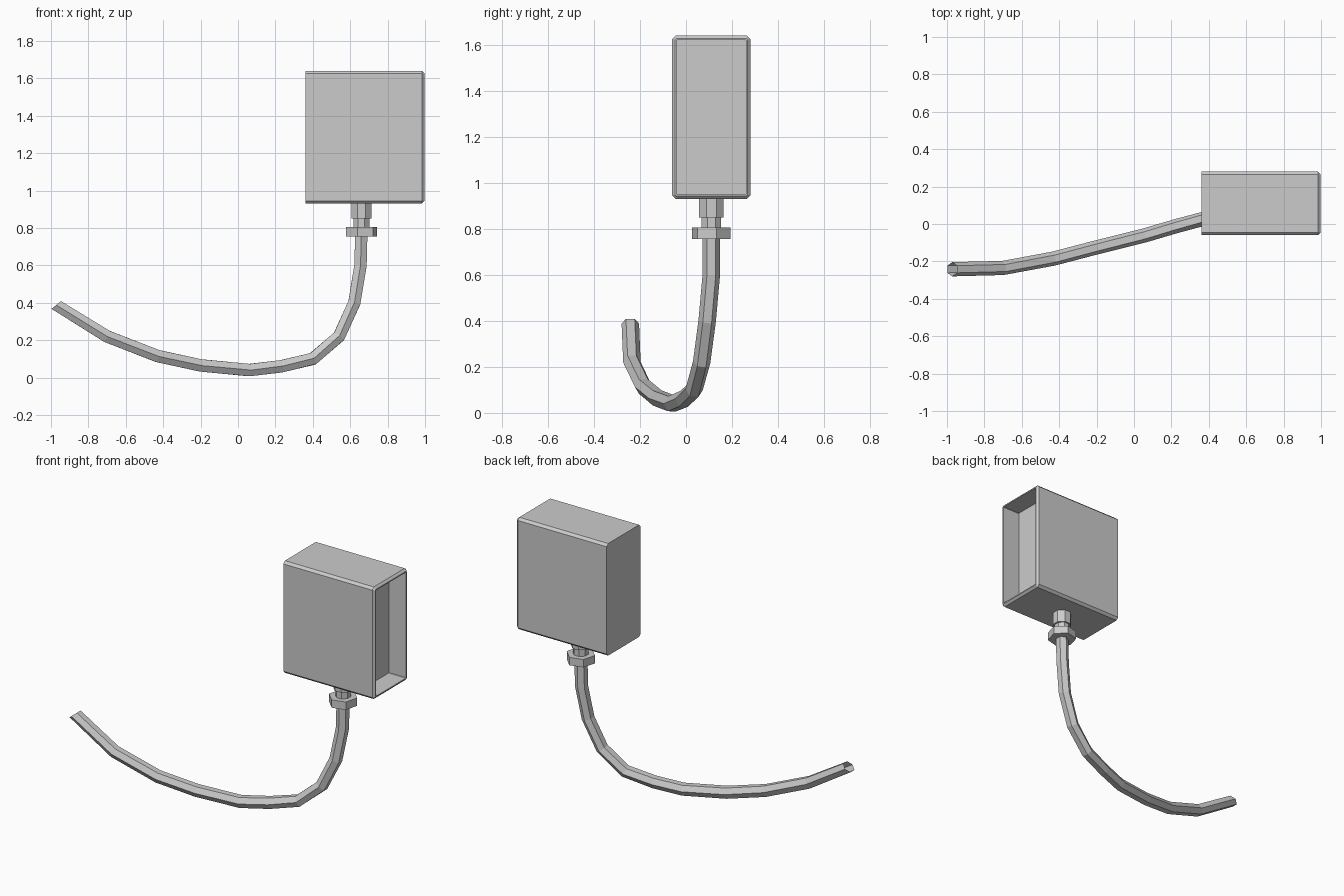
import bpy, math
from mathutils import Vector

if "Cube" in bpy.data.objects:
    bpy.data.objects.remove(bpy.data.objects["Cube"], do_unlink=True)

grey = bpy.data.materials.new("plain_grey")
grey.use_nodes = True
COLOUR = (0.6, 0.6, 0.6, 1)
grey.diffuse_color = COLOUR
grey.node_tree.nodes["Principled BSDF"].inputs["Base Color"].default_value = COLOUR


def loft(name, rings, cap_start=True, cap_end=True):
    """Skin a list of equal-sized rings into one flat-shaded object."""
    n = len(rings[0])
    verts = [v for ring in rings for v in ring]
    faces = []
    for r in range(len(rings) - 1):
        for i in range(n):
            j = (i + 1) % n
            faces.append((r * n + i, r * n + j, (r + 1) * n + j, (r + 1) * n + i))
    if cap_start:
        faces.append(tuple(reversed(range(n))))
    if cap_end:
        faces.append(tuple(range(len(verts) - n, len(verts))))
    mesh = bpy.data.meshes.new(name)
    mesh.from_pydata(verts, [], faces)
    mesh.materials.append(grey)
    obj = bpy.data.objects.new(name, mesh)
    bpy.context.collection.objects.link(obj)
    return obj


# Housing: chamfered rectangular section run along x, with a recess in the +x end
def section(x, inset, cut):
    hy, hz = 0.17 - inset, 0.355 - inset
    corners = [(hy, -hz + cut), (hy, hz - cut), (hy - cut, hz), (-hy + cut, hz),
               (-hy, hz - cut), (-hy, -hz + cut), (-hy + cut, -hz), (hy - cut, -hz)]
    return [Vector((x, 0.11 + y, 1.285 + z)) for y, z in corners]


loft("housing", [section(0.36, 0, 0.015), section(0.983, 0, 0.015),
                 section(0.996, 0.013, 0.004), section(0.996, 0.02, 0.002),
                 section(0.875, 0.02, 0.002)])


# Fittings under the housing: (name, sides, radius, bottom, top, turn)
def prism(name, sides, radius, bottom, top, turn):
    def ring(z):
        angles = [math.radians(turn) + math.tau * i / sides for i in range(sides)]
        return [Vector((0.66 + radius * math.cos(a), 0.11 + radius * math.sin(a), z))
                for a in angles]
    loft(name, [ring(bottom), ring(top)])


prism("upper_neck", 8, 0.057, 0.85, 0.935, 22.5)
prism("lower_neck", 8, 0.046, 0.79, 0.86, 22.5)
prism("hex_nut", 6, 0.086, 0.755, 0.805, 15)

# Cable: open six-sided tube swept along a drooping path
path = [Vector(p) for p in [
    (0.66, 0.11, 0.8), (0.655, 0.11, 0.6), (0.622, 0.092, 0.4), (0.54, 0.068, 0.22),
    (0.4, 0.035, 0.1), (0.23, -0.01, 0.06), (0.06, -0.06, 0.04), (-0.2, -0.125, 0.065),
    (-0.43, -0.185, 0.115), (-0.7, -0.235, 0.22), (-0.972, -0.242, 0.388)]]
rings = []
for i, p in enumerate(path):
    if i == len(path) - 1:
        tangent = Vector((-0.63, 0, 0.77))
    else:
        before = (p - path[max(i - 1, 0)]).normalized()
        tangent = (before + (path[i + 1] - p).normalized()).normalized()
    side = Vector((0, 1, 0))
    side = (side - tangent * side.dot(tangent)).normalized()
    up = tangent.cross(side)
    rings.append([p + 0.038 * (side * math.cos(math.tau * k / 6) + up * math.sin(math.tau * k / 6))
                  for k in range(6)])
loft("cable", rings, cap_end=False)
